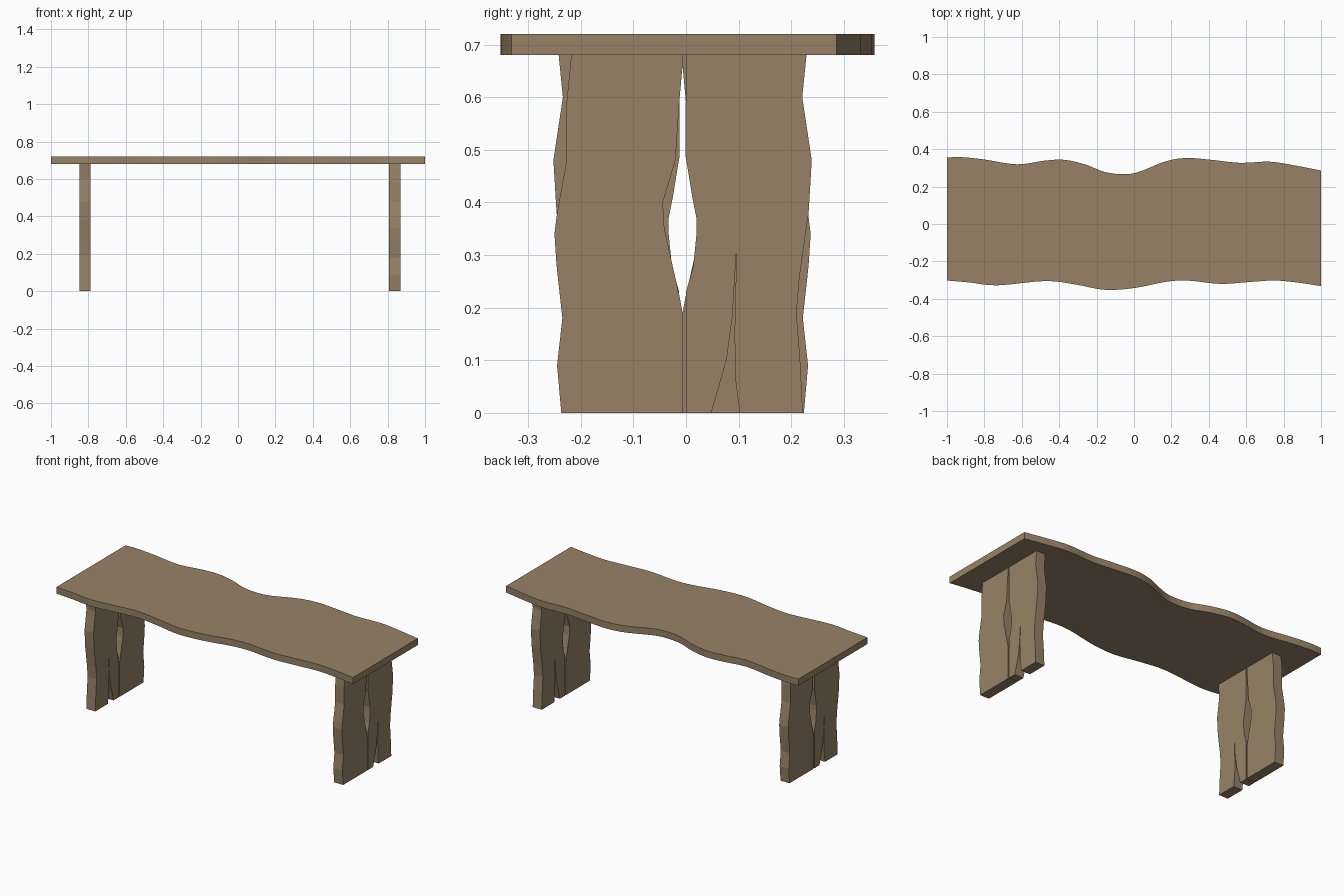
import bpy, bmesh
from mathutils import Vector, Matrix

if "Cube" in bpy.data.objects:
    bpy.data.objects.remove(bpy.data.objects["Cube"])

wood = bpy.data.materials.new("tan_wood")
wood.diffuse_color = (0.31, 0.222, 0.137, 1)
wood.use_nodes = True
wood.node_tree.nodes["Principled BSDF"].inputs["Base Color"].default_value = wood.diffuse_color


def smooth(pts, n=4):
    """Catmull-Rom curve through 2D points."""
    p = [Vector(q) for q in pts]
    p = [2 * p[0] - p[1]] + p + [2 * p[-1] - p[-2]]
    out = []
    for a, b, c, d in zip(p, p[1:], p[2:], p[3:]):
        for i in range(n):
            t = i / n
            out.append((2 * b + (c - a) * t + (2 * a - 5 * b + 4 * c - d) * t * t
                        + (3 * b - a - 3 * c + d) * t ** 3) / 2)
    return out + [p[-2]]


def slab(name, outline, place, offset, turn=None):
    """Extrude a flat outline; place() maps a 2D point to 3D."""
    bm = bmesh.new()
    face = bm.faces.new([bm.verts.new(place(*p)) for p in outline])
    ext = bmesh.ops.extrude_face_region(bm, geom=[face])["geom"]
    bmesh.ops.translate(bm, vec=offset,
                        verts=[v for v in ext if isinstance(v, bmesh.types.BMVert)])
    if turn:
        bmesh.ops.transform(bm, matrix=turn, verts=bm.verts)
    bmesh.ops.recalc_face_normals(bm, faces=bm.faces)
    me = bpy.data.meshes.new(name)
    bm.to_mesh(me)
    bm.free()
    me.materials.append(wood)
    ob = bpy.data.objects.new(name, me)
    bpy.context.collection.objects.link(ob)
    return ob


# Live-edge tabletop
back = [(-1, .355), (-.93, .358), (-.8, .345), (-.626, .319), (-.476, .339),
        (-.37, .343), (-.26, .318), (-.155, .278), (-.053, .266), (.03, .28),
        (.166, .334), (.283, .353), (.433, .341), (.567, .327), (.727, .333),
        (.86, .313), (1, .286)]
front = [(-1, -.302), (-.877, -.313), (-.73, -.328), (-.476, -.305), (-.315, -.323),
         (-.155, -.352), (.005, -.342), (.166, -.31), (.283, -.302), (.46, -.32),
         (.62, -.31), (.754, -.302), (.888, -.315), (1, -.332)]
slab("tabletop", smooth(front) + smooth(back)[::-1],
     lambda x, y: (x, y, .68), (0, 0, .04))

# Leg planks as (y, z): each leg is two planks with a knot hole between them
plank_a = [(-.237, 0), (-.245, .09), (-.235, .18), (-.246, .28), (-.25, .34),
           (-.245, .38), (-.227, .48), (-.228, .58), (-.218, .68),
           (-.0065, .68), (-.0065, .66), (-.012, .6), (-.02, .48), (-.044, .4),
           (-.041, .35), (-.03, .3), (-.012, .22), (-.0065, .19), (-.0065, 0)]
plank_b = [(0, 0), (0, .23), (.014, .28), (.02, .34), (.02, .37), (.012, .41),
           (-.001, .49), (0, .68),
           (.229, .68), (.221, .6), (.239, .48), (.233, .38), (.216, .26),
           (.21, .19), (.217, .1), (.222, 0),
           # split running up from the floor
           (.102, 0), (.093, .07), (.0925, .16), (.096, .31),
           (.088, .18), (.077, .1), (.048, 0)]

# The left leg is the right leg turned half a circle
pivot = Matrix.Translation((.01, -.0065, 0))
half_turn = pivot @ Matrix.Diagonal((-1, -1, 1, 1)) @ pivot.inverted()
for side, turn in (("right", None), ("left", half_turn)):
    for part, outline in (("front" if not turn else "back", plank_a),
                          ("back" if not turn else "front", plank_b)):
        slab(f"{side}_leg_{part}_plank", outline,
             lambda y, z: (.808, y, z), (.06, 0, 0), turn)
